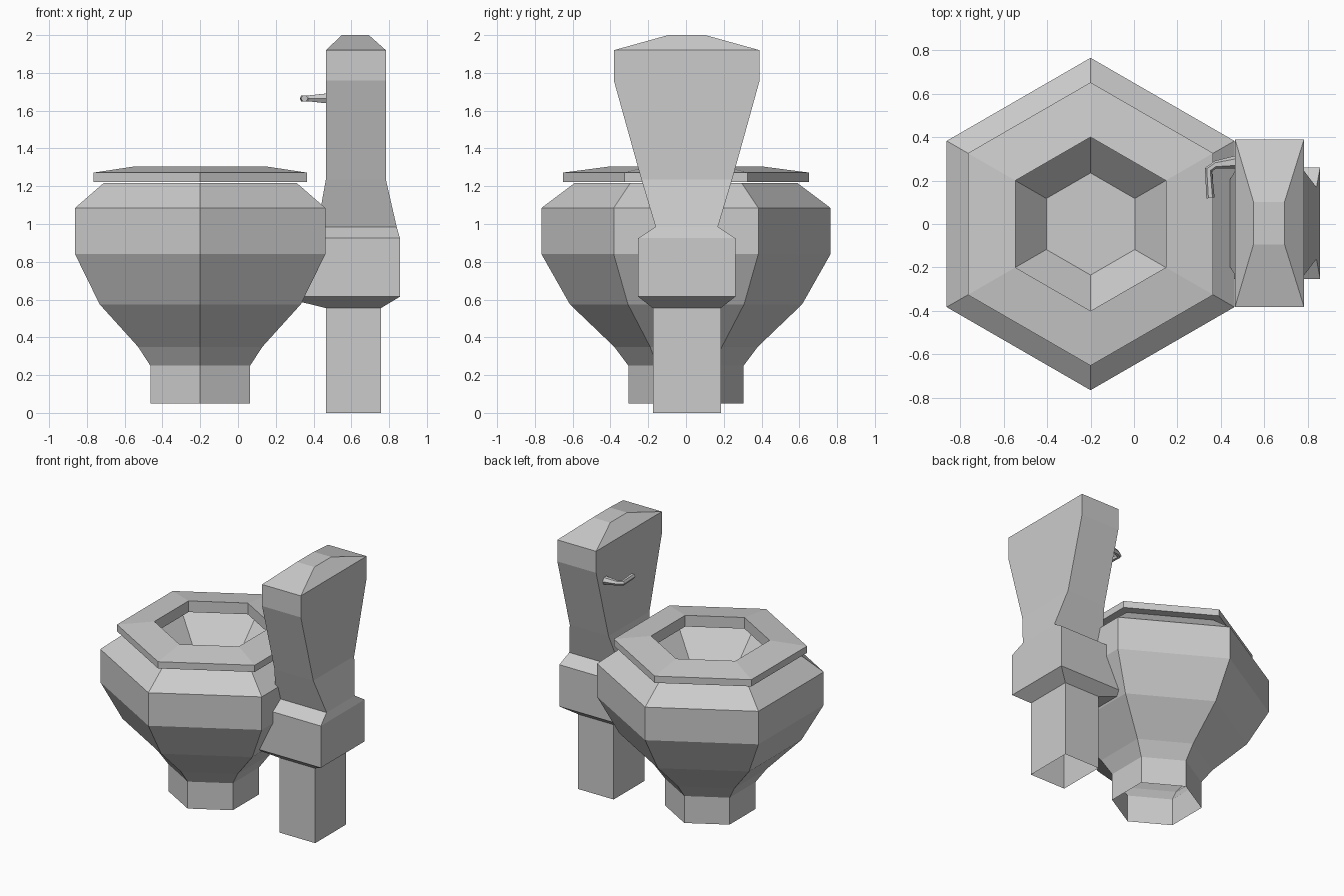
import bpy, bmesh
from math import cos, sin, pi
from mathutils import Vector

if "Cube" in bpy.data.objects:
    bpy.data.objects.remove(bpy.data.objects["Cube"])


def loft(name, rings, cap_start=False, cap_end=False, closed=False):
    """Bridge equal-sized rings of points into one flat-shaded object."""
    bm = bmesh.new()
    loops = [[bm.verts.new(p) for p in ring] for ring in rings]
    n = len(loops[0])
    pairs = list(zip(loops, loops[1:]))
    if closed:
        pairs.append((loops[-1], loops[0]))
    for a, b in pairs:
        for i in range(n):
            j = (i + 1) % n
            bm.faces.new((a[i], a[j], b[j], b[i]))
    if cap_start:
        bm.faces.new(loops[0][::-1])
    if cap_end:
        bm.faces.new(loops[-1])
    bmesh.ops.recalc_face_normals(bm, faces=bm.faces)
    mesh = bpy.data.meshes.new(name)
    bm.to_mesh(mesh)
    bm.free()
    obj = bpy.data.objects.new(name, mesh)
    bpy.context.collection.objects.link(obj)
    return obj


def hexagon(r, z, cx=-0.2):
    return [(cx + r * cos(pi / 2 + i * pi / 3), r * sin(pi / 2 + i * pi / 3), z)
            for i in range(6)]


def rect(z, x0, x1, hy, cy=0.004):
    return [(x0, cy - hy, z), (x1, cy - hy, z), (x1, cy + hy, z), (x0, cy + hy, z)]


def tube_ring(centre, direction, r, sides=6):
    q = Vector(direction).to_track_quat('Z', 'Y')
    return [Vector(centre) + q @ Vector((r * cos(2 * pi * i / sides),
                                         r * sin(2 * pi * i / sides), 0))
            for i in range(sides)]


# Bowl: open foot, swelling body, rim and sunken basin
bowl_profile = [(0.305, 0.05), (0.305, 0.25), (0.38, 0.35), (0.615, 0.575),
                (0.765, 0.84), (0.765, 1.085), (0.59, 1.217),
                (0.54, 1.217), (0.235, 0.90)]
loft("bowl", [hexagon(r, z) for r, z in bowl_profile], cap_end=True)

# Seat: hexagonal ring with a sloping top
seat_profile = [(0.40, 1.222), (0.652, 1.222), (0.652, 1.272), (0.40, 1.305)]
loft("seat", [hexagon(r, z) for r, z in seat_profile], closed=True)

# Tank: open post, wide block, waist, flared cistern and hipped lid
tank_sections = [(0.0, 0.465, 0.757, 0.18), (0.555, 0.465, 0.757, 0.18),
                 (0.615, 0.22, 0.857, 0.257), (0.925, 0.22, 0.857, 0.257),
                 (0.985, 0.42, 0.84, 0.165), (1.235, 0.465, 0.783, 0.24),
                 (1.76, 0.465, 0.783, 0.386), (1.92, 0.465, 0.783, 0.386),
                 (2.0, 0.55, 0.693, 0.098)]
loft("tank", [rect(*s) for s in tank_sections], cap_end=True)

# Flush handle: tapered stem bending into a lever
handle_path = [((0.47, 0.285, 1.665), (-1, -0.1, 0), 0.03),
               ((0.375, 0.273, 1.665), (-1, -0.15, 0), 0.018),
               ((0.343, 0.25, 1.665), (-0.5, -1, 0), 0.018),
               ((0.352, 0.12, 1.665), (0.12, -1, 0), 0.019)]
loft("flush_handle", [tube_ring(*p) for p in handle_path],
     cap_start=True, cap_end=True)
